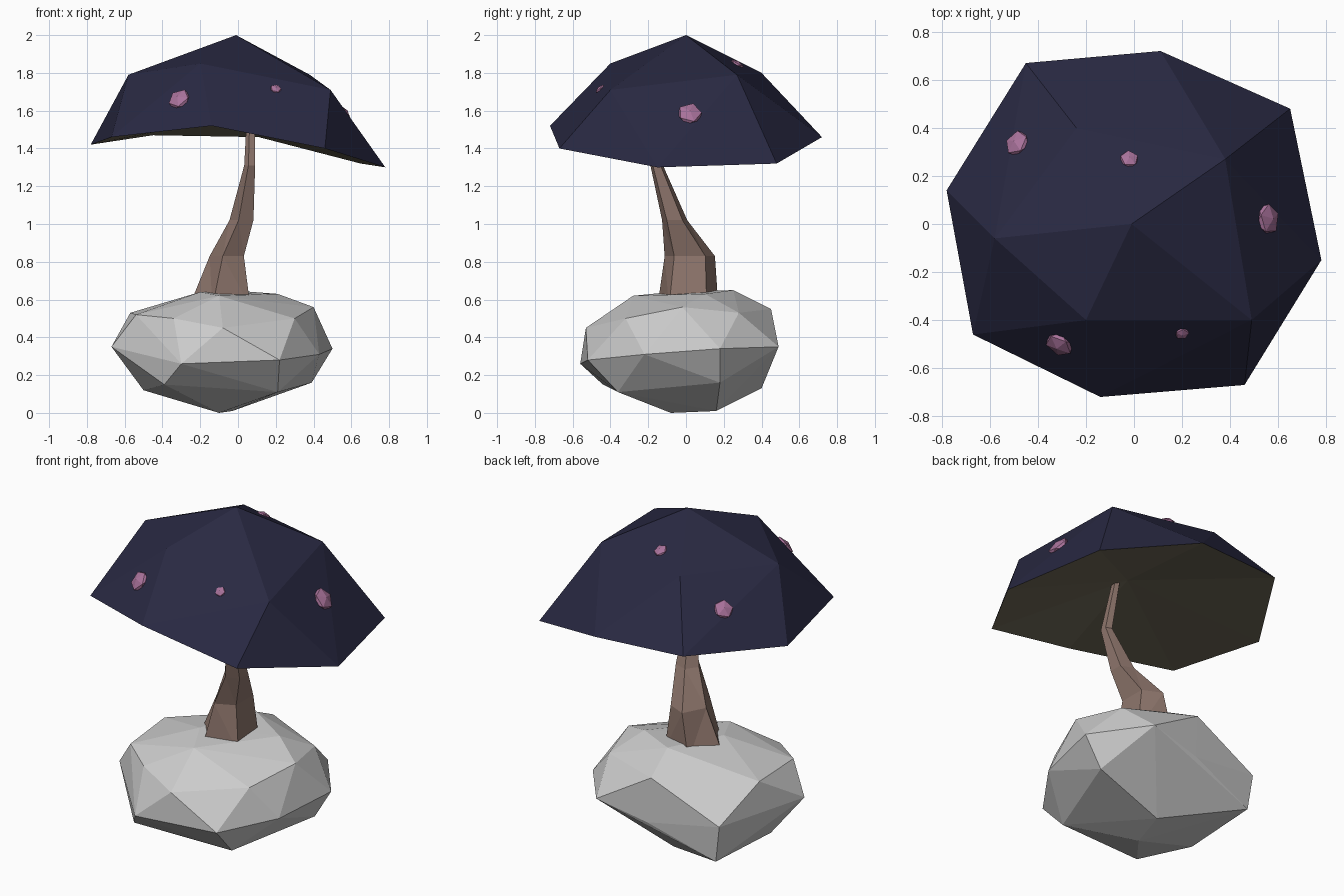
import bpy, bmesh, math
from mathutils import Vector, Matrix
from mathutils.bvhtree import BVHTree

if "Cube" in bpy.data.objects:
    bpy.data.objects.remove(bpy.data.objects["Cube"])


def material(name, rgb):
    m = bpy.data.materials.new(name)
    m.diffuse_color = (*rgb, 1)
    m.use_nodes = True
    m.node_tree.nodes["Principled BSDF"].inputs["Base Color"].default_value = m.diffuse_color
    return m


def finish(bm, name, mats=()):
    me = bpy.data.meshes.new(name)
    bm.to_mesh(me)
    bm.free()
    for m in mats:
        me.materials.append(m)
    ob = bpy.data.objects.new(name, me)
    bpy.context.collection.objects.link(ob)
    return ob


def hull(points):
    bm = bmesh.new()
    for p in points:
        bm.verts.new(p)
    bmesh.ops.convex_hull(bm, input=bm.verts[:])
    bmesh.ops.recalc_face_normals(bm, faces=bm.faces[:])
    return bm


cap_mat = material("cap_navy", (.022, .022, .055))
gill_mat = material("underside_olive", (.16, .14, .095))
bark_mat = material("bark", (.27, .18, .15))
spot_mat = material("spot_pink", (.40, .17, .33))

# Boulder base: faceted hull of a few corner points
rock = [
    (-.10, -.08, 0), (-.03, .16, .01),
    (.21, -.36, .11), (.39, .18, .16), (-.48, .40, .13), (-.50, -.10, .12), (-.39, -.44, .15),
    (-.30, -.56, .26), (.22, -.52, .28), (.43, -.22, .31), (.50, .18, .34),
    (.26, .49, .35), (-.06, .46, .28), (-.51, .41, .35), (-.67, -.18, .35),
    (-.08, -.53, .45), (.30, -.32, .50), (.40, -.02, .56), (.32, .28, .53),
    (-.08, .45, .55), (-.57, .11, .53), (-.54, -.26, .52), (-.34, -.42, .50),
    (-.10, -.28, .62), (-.20, -.08, .64), (.21, .10, .63), (-.05, .25, .65)]
finish(hull(rock), "boulder")

# Trunk: five-sided bent loft (x, y, z, rx, ry)
rings = [(-.08, .01, .56, .18, .17), (-.05, .02, .83, .10, .14), (.025, -.06, 1.02, .07, .07),
         (.065, -.155, 1.31, .032, .035), (.07, -.06, 1.6, .022, .022)]
bm = bmesh.new()
loops = []
for cx, cy, z, rx, ry in rings:
    angles = [math.tau * (i + .5) / 5 for i in range(5)]
    loops.append([bm.verts.new((cx + rx * math.cos(a), cy + ry * math.sin(a), z)) for a in angles])
for lo, hi in zip(loops, loops[1:]):
    for i in range(5):
        j = (i + 1) % 5
        bm.faces.new((lo[i], lo[j], hi[j], hi[i]))
bm.faces.new(loops[0][::-1])
bm.faces.new(loops[-1])
bmesh.ops.triangulate(bm, faces=bm.faces[:])
finish(bm, "trunk", [bark_mat])

# Cap: faceted dome with a hollow, fanned underside
rim = [(-.45, .67, 1.47), (.11, .72, 1.46), (.65, .48, 1.32), (.78, -.15, 1.30),
       (.46, -.67, 1.40), (-.14, -.72, 1.52), (-.67, -.46, 1.46), (-.78, .14, 1.42)]
crown = [(-.20, -.40, 1.85), (.49, -.40, 1.71), (.38, .27, 1.79),
         (-.24, .40, 1.80), (-.58, -.06, 1.79), (-.01, 0, 2.0)]
bm = hull(rim + crown)
under = [f for f in bm.faces if f.normal.z < 0]
bmesh.ops.delete(bm, geom=under, context='FACES')
surface = BVHTree.FromBMesh(bm)
center = bm.verts.new((.03, -.02, 1.58))
for e in [e for e in bm.edges if e.is_boundary]:
    f = bm.faces.new((e.verts[0], e.verts[1], center))
    f.material_index = 1
    f.normal_update()
    if f.normal.z > 0:
        f.normal_flip()
finish(bm, "cap", [cap_mat, gill_mat])

# Spots: small flattened pebbles laid on the cap surface (x, y, radius)
spots = [(-.31, -.50, .065), (.20, -.455, .032), (.555, .02, .070),
         (-.02, .27, .042), (-.485, .335, .060)]
for n, (x, y, r) in enumerate(spots):
    loc, normal, _, _ = surface.ray_cast(Vector((x, y, 3)), Vector((0, 0, -1)))
    mat = (Matrix.Translation(loc) @ normal.to_track_quat('Z', 'Y').to_matrix().to_4x4()
           @ Matrix.Diagonal((r, r, r * .45, 1)))
    bm = bmesh.new()
    bmesh.ops.create_icosphere(bm, subdivisions=1, radius=1, matrix=mat)
    finish(bm, f"spot_{n + 1}", [spot_mat])
